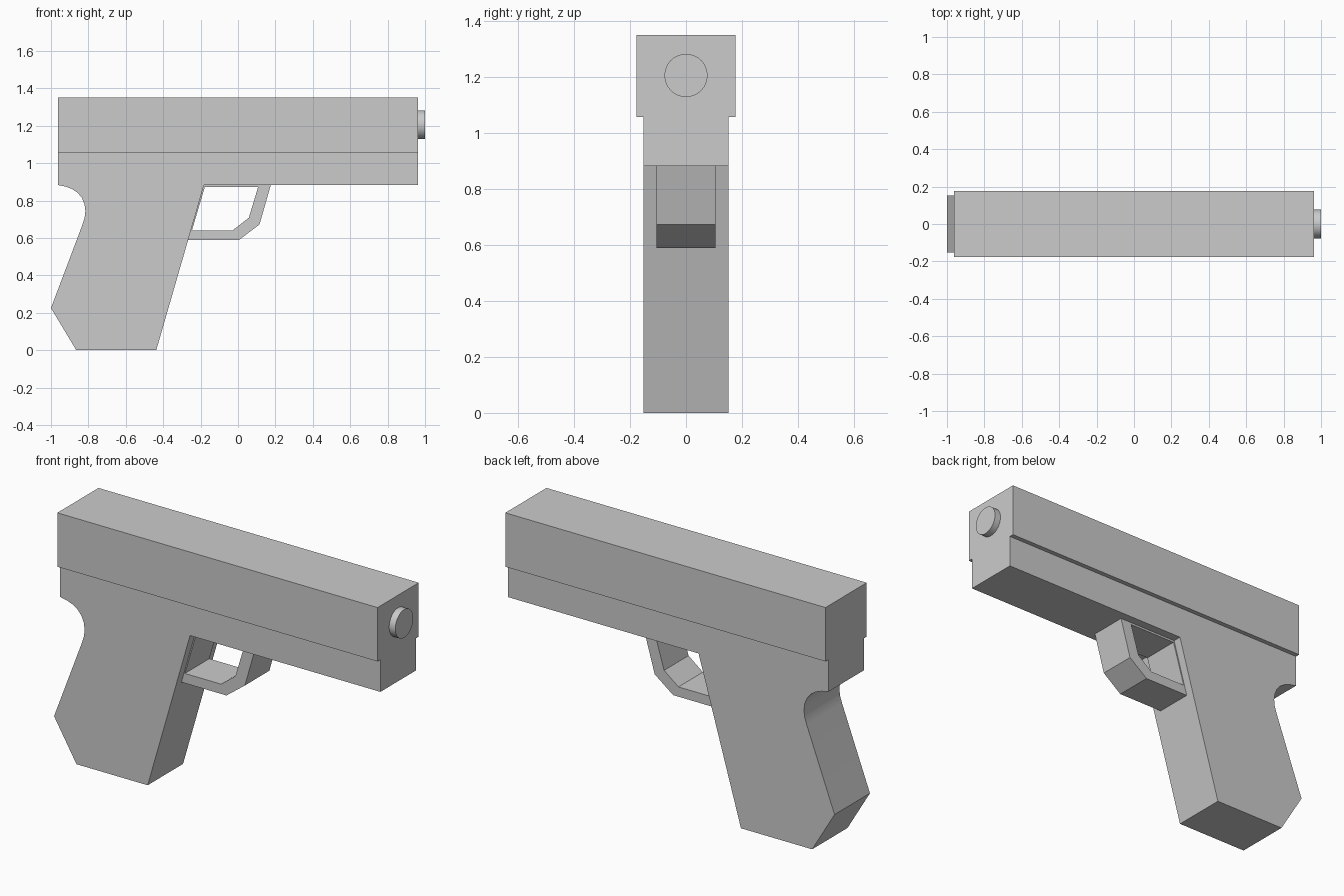
import bpy, bmesh, math

if "Cube" in bpy.data.objects:
    bpy.data.objects.remove(bpy.data.objects["Cube"])


def finish(name, bm, angle=30):
    bmesh.ops.recalc_face_normals(bm, faces=bm.faces)
    mesh = bpy.data.meshes.new(name)
    bm.to_mesh(mesh)
    bm.free()
    mesh.shade_smooth()
    mesh.set_sharp_from_angle(angle=math.radians(angle))
    obj = bpy.data.objects.new(name, mesh)
    bpy.context.collection.objects.link(obj)
    return obj


def loop(bm, points, y):
    return [bm.verts.new((x, y, z)) for x, z in points]


def bridge(bm, a, b):
    n = len(a)
    for i in range(n):
        j = (i + 1) % n
        bm.faces.new((a[i], a[j], b[j], b[i]))


def extrude_profile(name, points, half_width):
    bm = bmesh.new()
    near, far = loop(bm, points, -half_width), loop(bm, points, half_width)
    bridge(bm, near, far)
    bm.faces.new(near)
    bm.faces.new(far)
    return finish(name, bm)


def extrude_ring(name, outer, inner, half_width):
    bm = bmesh.new()
    o1, o2 = (loop(bm, outer, s * half_width) for s in (-1, 1))
    i1, i2 = (loop(bm, inner, s * half_width) for s in (-1, 1))
    for a, b in ((o1, o2), (i1, i2), (o1, i1), (o2, i2)):
        bridge(bm, a, b)
    return finish(name, bm)


# Upper slide block
extrude_profile("slide", [(-0.963, 1.057), (0.963, 1.057), (0.963, 1.35), (-0.963, 1.35)], 0.177)

# Lower frame with slanted grip and rounded thumb notch
extrude_profile("frame_and_grip", [
    (-0.963, 1.057), (-0.963, 0.883), (-0.923, 0.875), (-0.888, 0.862),
    (-0.858, 0.842), (-0.835, 0.815), (-0.821, 0.782), (-0.816, 0.745),
    (-0.820, 0.708), (-0.832, 0.670), (-1.0, 0.225), (-0.865, 0.0),
    (-0.437, 0.0), (-0.182, 0.882), (0.963, 0.882), (0.963, 1.057)], 0.152)

# Guard loop with thin top and rear strips
extrude_ring("guard_loop",
             [(-0.186, 0.882), (0.175, 0.882), (0.115, 0.672), (0.004, 0.588), (-0.272, 0.588)],
             [(-0.178, 0.871), (0.107, 0.871), (0.058, 0.708), (-0.028, 0.641), (-0.246, 0.641)],
             0.105)

# Round barrel tip
bpy.ops.mesh.primitive_cylinder_add(vertices=32, radius=0.077, depth=0.05,
                                    location=(0.975, 0, 1.205), rotation=(0, math.pi / 2, 0))
barrel = bpy.context.object
barrel.name = "barrel_tip"
bpy.ops.object.shade_smooth_by_angle(angle=math.radians(30))
